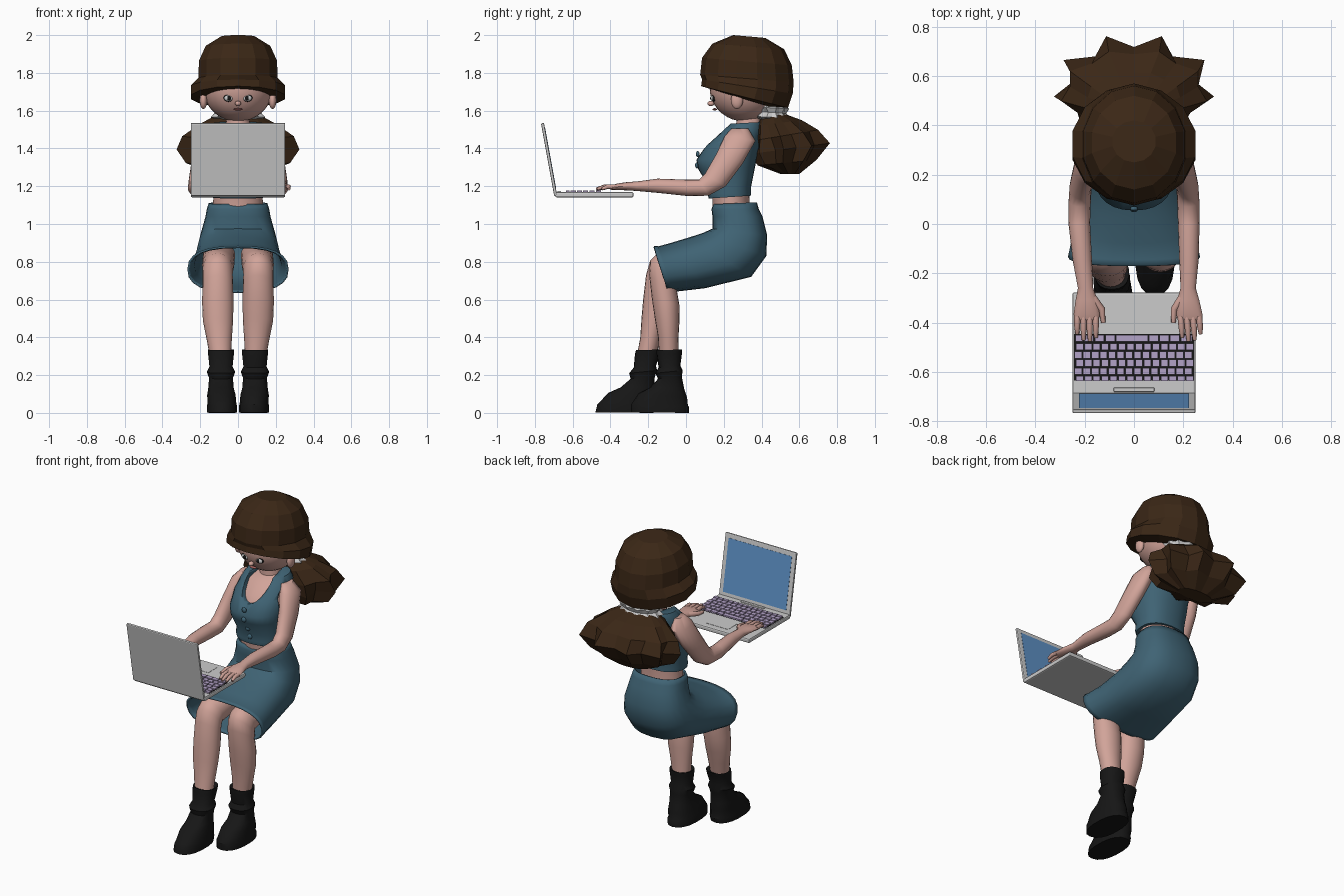
import bpy, bmesh, math
from mathutils import Matrix, Vector


def material(name, r, g, b):
    m = bpy.data.materials.new(name)
    m.diffuse_color = (r, g, b, 1)
    return m


SKIN = material("skin", 0.64, 0.37, 0.32)
CLOTH = material("blue_cloth", 0.05, 0.125, 0.175)
HAIR = material("brown_hair", 0.043, 0.02, 0.008)
BLACK = material("black", 0.008, 0.008, 0.008)
WHITE = material("white", 0.75, 0.75, 0.75)
KEY = material("lilac_keys", 0.45, 0.36, 0.57)
BLUE = material("screen_blue", 0.11, 0.28, 0.56)
LIP = material("lips", 0.4, 0.13, 0.12)


def finish(name, bm, mat, smooth=None):
    bmesh.ops.recalc_face_normals(bm, faces=bm.faces)
    me = bpy.data.meshes.new(name)
    bm.to_mesh(me)
    bm.free()
    ob = bpy.data.objects.new(name, me)
    bpy.context.collection.objects.link(ob)
    if mat:
        me.materials.append(mat)
    if smooth:
        bpy.ops.object.select_all(action='DESELECT')
        ob.select_set(True)
        bpy.context.view_layer.objects.active = ob
        bpy.ops.object.shade_smooth_by_angle(angle=math.radians(smooth))
    return ob


def loft(name, sections, mat, n=20, p=1.0, smooth=50, caps=True, move=lambda v: v):
    """Section: front y, z, back y, z, half width[, centre x[, notch depth]]."""
    bm = bmesh.new()
    rings = []
    for s in sections:
        fy, fz, by, bz, rx, x, dip = (list(s) + [0, 0])[:7]
        ring = []
        for k in range(n):
            a = math.pi / 2 + 2 * math.pi * k / n
            r = 1 - dip if k % 2 == 0 else 1
            c, t = [math.copysign(abs(f) ** p, f) * r for f in (math.cos(a), math.sin(a))]
            v = Vector((x + rx * c, (fy + by) / 2 + t * (by - fy) / 2,
                        (fz + bz) / 2 + t * (bz - fz) / 2))
            ring.append(bm.verts.new(move(v)))
        rings.append(ring)
    for A, B in zip(rings, rings[1:]):
        for k in range(n):
            j = (k + 1) % n
            bm.faces.new((A[k], A[j], B[j], B[k]))
    if caps:
        bm.faces.new(rings[0])
        bm.faces.new(rings[-1])
    return finish(name, bm, mat, smooth)


def ball(name, loc, size, mat, seg=20, rings=12):
    bm = bmesh.new()
    bmesh.ops.create_uvsphere(bm, u_segments=seg, v_segments=rings, radius=1,
                              matrix=Matrix.Translation(loc) @ Matrix.Diagonal((*size, 1)))
    return finish(name, bm, mat, 60)


def boxes(name, items, mat, bevel=0.0, frame=Matrix()):
    bm = bmesh.new()
    for loc, size in items:
        bmesh.ops.create_cube(bm, size=1, matrix=frame @ Matrix.Translation(loc)
                              @ Matrix.Diagonal((*size, 1)))
    ob = finish(name, bm, mat)
    if bevel:
        b = ob.modifiers.new("bevel", 'BEVEL')
        b.width, b.segments = bevel, 2
    return ob


def tube(name, pts, radii, mat, closed=False):
    cu = bpy.data.curves.new(name, 'CURVE')
    cu.dimensions, cu.bevel_depth, cu.bevel_resolution = '3D', 1, 2
    cu.use_fill_caps = True
    sp = cu.splines.new('POLY')
    sp.points.add(len(pts) - 1)
    for q, co, r in zip(sp.points, pts, radii):
        q.co, q.radius = (*co, 1), r
    cu.materials.append(mat)
    ob = bpy.data.objects.new(name, cu)
    bpy.context.collection.objects.link(ob)


# Head and face
ball("head", (0, 0.31, 1.72), (0.185, 0.185, 0.177), SKIN, 28, 18)
ball("nose", (0, 0.132, 1.638), (0.016, 0.018, 0.014), SKIN)
ball("mouth", (0, 0.152, 1.607), (0.024, 0.012, 0.006), LIP)
for s in (-1, 1):
    ball("ear", (s * 0.183, 0.27, 1.655), (0.02, 0.032, 0.046), SKIN)
    ball("eye_rim", (s * 0.05, 0.147, 1.667), (0.027, 0.012, 0.02), BLACK)
    ball("eye", (s * 0.05, 0.143, 1.666), (0.023, 0.012, 0.016), WHITE)
    ball("pupil", (s * 0.047, 0.135, 1.666), (0.011, 0.007, 0.012), BLACK)
    tube("eyebrow", [(s * 0.025, 0.138, 1.693), (s * 0.05, 0.14, 1.702), (s * 0.08, 0.153, 1.695)],
         [0.004, 0.005, 0.003], BLACK)

# Faceted hair cap, hair tie and flared ponytail
loft("hair_cap", [(0.25, 2.0, 0.42, 1.985, 0.09), (0.14, 1.955, 0.52, 1.925, 0.175),
                  (0.085, 1.88, 0.56, 1.84, 0.212), (0.075, 1.79, 0.57, 1.75, 0.215),
                  (0.085, 1.765, 0.565, 1.69, 0.255), (0.08, 1.73, 0.54, 1.615, 0.255),
                  (0.13, 1.715, 0.48, 1.61, 0.19)], HAIR, n=14, smooth=None)
loft("hair_tie", [(0.39, 1.645, 0.51, 1.63, 0.09), (0.35, 1.62, 0.55, 1.61, 0.145, 0, 0.15),
                  (0.38, 1.595, 0.53, 1.585, 0.12), (0.35, 1.57, 0.56, 1.56, 0.15, 0, 0.15),
                  (0.40, 1.55, 0.53, 1.54, 0.10)], WHITE, n=24, smooth=None)
loft("ponytail", [(0.41, 1.58, 0.53, 1.58, 0.11), (0.365, 1.52, 0.62, 1.55, 0.20, 0, 0.05),
                  (0.35, 1.44, 0.71, 1.50, 0.30, 0, 0.12), (0.335, 1.37, 0.775, 1.43, 0.33, 0, 0.26),
                  (0.38, 1.31, 0.70, 1.34, 0.28, 0, 0.2), (0.50, 1.265, 0.60, 1.265, 0.12)],
     HAIR, n=18, smooth=None)

# Torso and neck
loft("torso", [(0.14, 1.04, 0.34, 1.04, 0.135), (0.14, 1.15, 0.335, 1.15, 0.13),
               (0.09, 1.29, 0.355, 1.30, 0.145), (0.09, 1.35, 0.365, 1.36, 0.15),
               (0.15, 1.43, 0.39, 1.44, 0.15), (0.21, 1.49, 0.40, 1.51, 0.13),
               (0.265, 1.515, 0.395, 1.535, 0.065), (0.27, 1.61, 0.39, 1.61, 0.056)], SKIN)

# Sleeveless vest with neck and arm openings cut out
vest = loft("vest", [(0.12, 1.135, 0.345, 1.15, 0.145), (0.115, 1.16, 0.345, 1.165, 0.148),
                     (0.12, 1.2, 0.345, 1.2, 0.145), (0.065, 1.29, 0.365, 1.3, 0.162),
                     (0.055, 1.34, 0.378, 1.36, 0.165), (0.11, 1.42, 0.40, 1.45, 0.165),
                     (0.17, 1.48, 0.415, 1.51, 0.155), (0.22, 1.53, 0.405, 1.54, 0.13)],
            CLOTH, n=28, p=0.85)
for loc, size in [((0, 0.17, 1.52), (0.085, 0.24, 0.13)), ((-0.2, 0.25, 1.42), (0.075, 0.085, 0.1)),
                  ((0.2, 0.25, 1.42), (0.075, 0.085, 0.1))]:
    cut = ball("vest_cutter", loc, size, None, 24, 14)
    cut.hide_render = cut.hide_viewport = True
    mod = vest.modifiers.new("opening", 'BOOLEAN')
    mod.operation, mod.solver, mod.object = 'DIFFERENCE', 'EXACT', cut
for y, z in [(0.062, 1.37), (0.058, 1.31), (0.098, 1.24), (0.118, 1.18)]:
    ball("vest_button", (0, y, z), (0.016, 0.01, 0.016), CLOTH, 12, 8)

# Skirt bending over the lap, open at the hem
skirt = loft("skirt", [(0.145, 1.105, 0.375, 1.115, 0.155), (0.135, 1.08, 0.385, 1.08, 0.165),
                       (0.14, 1.04, 0.405, 1.04, 0.172), (0.14, 0.975, 0.43, 0.94, 0.195),
                       (0.09, 0.953, 0.425, 0.83, 0.212), (0.02, 0.93, 0.345, 0.72, 0.225),
                       (-0.08, 0.90, 0.10, 0.66, 0.24), (-0.145, 0.882, -0.07, 0.64, 0.262),
                       (-0.17, 0.885, -0.095, 0.635, 0.268)],
             CLOTH, n=24, p=0.8, caps=False)
sol = skirt.modifiers.new("thickness", 'SOLIDIFY')
sol.thickness = 0.01
sol.offset = -1

# Legs and boots; the left shin slants further forward
for s, lean in ((1, 0.0), (-1, 0.235)):
    def pose(v, s=s, lean=lean):
        return Vector((s * v.x, v.y - lean * max(0, 0.8 - v.z), v.z))
    loft("leg", [(0.2, 0.9, 0.3, 0.78, 0.085, 0.1), (-0.05, 0.865, 0.02, 0.70, 0.085, 0.105),
                 (-0.15, 0.845, -0.06, 0.68, 0.08, 0.107), (-0.19, 0.805, -0.05, 0.655, 0.08, 0.108),
                 (-0.195, 0.73, -0.045, 0.63, 0.081, 0.107), (-0.18, 0.6, -0.035, 0.57, 0.083, 0.107),
                 (-0.165, 0.5, -0.035, 0.48, 0.08, 0.106), (-0.148, 0.4, -0.04, 0.4, 0.068, 0.1),
                 (-0.14, 0.25, -0.04, 0.25, 0.05, 0.09)], SKIN, move=pose)
    loft("boot", [(-0.13, 0.325, -0.04, 0.325, 0.055, 0.09), (-0.155, 0.333, -0.02, 0.335, 0.07, 0.09),
                  (-0.155, 0.31, -0.022, 0.31, 0.069, 0.09), (-0.145, 0.24, -0.03, 0.25, 0.062, 0.09),
                  (-0.162, 0.21, -0.018, 0.225, 0.075, 0.09), (-0.148, 0.18, -0.022, 0.19, 0.064, 0.09),
                  (-0.19, 0.135, -0.01, 0.13, 0.068, 0.09), (-0.25, 0.105, 0.006, 0.08, 0.076, 0.088),
                  (-0.28, 0.06, 0.01, 0.04, 0.077, 0.085), (-0.292, 0.045, 0.017, 0.03, 0.08, 0.085),
                  (-0.292, 0.003, 0.017, 0.0, 0.08, 0.085)], BLACK, n=18, p=0.85, smooth=35, move=pose)

# Arms and hands reaching to the keyboard
for s in (-1, 1):
    def reach(v, s=s):
        return Vector((s * v.x + 0.045 * max(0, -v.y), v.y, v.z))
    loft("arm", [(0.24, 1.505, 0.33, 1.505, 0.03, 0.145), (0.205, 1.465, 0.368, 1.44, 0.052, 0.168),
                 (0.16, 1.37, 0.30, 1.32, 0.049, 0.195), (0.10, 1.265, 0.21, 1.2, 0.045, 0.216),
                 (0.07, 1.235, 0.12, 1.15, 0.045, 0.22), (0.0, 1.235, 0.01, 1.148, 0.044, 0.222),
                 (-0.15, 1.24, -0.15, 1.165, 0.039, 0.216), (-0.26, 1.225, -0.26, 1.175, 0.031, 0.208),
                 (-0.31, 1.222, -0.31, 1.178, 0.045, 0.206), (-0.365, 1.214, -0.365, 1.18, 0.053, 0.208),
                 (-0.39, 1.205, -0.39, 1.182, 0.05, 0.21)], SKIN, n=16, move=reach)
    for i, length in enumerate((0.075, 0.09, 0.085, 0.06)):
        x = 0.172 + i * 0.025
        tube("finger", [reach(Vector(q)) for q in [(x, -0.375, 1.196), (x + 0.002, -0.385 - length / 2, 1.198),
                                                  (x + 0.003, -0.385 - length, 1.185)]],
             [0.013, 0.012, 0.008], SKIN)
    tube("thumb", [reach(Vector(q)) for q in [(0.18, -0.30, 1.2), (0.147, -0.345, 1.195), (0.142, -0.4, 1.188)]],
         [0.016, 0.014, 0.009], SKIN)

# Laptop body, keyboard and hinge
boxes("laptop_base", [((0, -0.485, 1.155), (0.5, 0.415, 0.028))], None, 0.008)
boxes("trackpad", [((0, -0.36, 1.169), (0.15, 0.09, 0.003))], None)
boxes("keyboard_tray", [((0, -0.541, 1.168), (0.485, 0.188, 0.004))], BLACK)
keys = []
for row in range(1, 6):
    depth = 0.02 if row == 5 else 0.027
    y = -0.465 - row * 0.033 + (0.004 if row == 5 else 0)
    for i in range(14):
        x = -0.223 + i * 0.0343 + (0.003 if row % 2 else -0.003)
        keys.append(((x, y, 1.173), (0.029, depth, 0.01)))
for x, w in [(-0.222, 0.032), (-0.183, 0.038), (-0.14, 0.038), (-0.097, 0.038), (-0.008, 0.128),
             (0.08, 0.038), (0.123, 0.038), (0.165, 0.038), (0.213, 0.046)]:
    keys.append(((x, -0.463, 1.173), (w, 0.027, 0.01)))
boxes("keys", keys, KEY)
boxes("hinge", [((0, -0.672, 1.168), (0.165, 0.018, 0.014))], None, 0.004)

# Laptop lid tilted back with its screen
tilt = Matrix.Translation((0, -0.69, 1.15)) @ Matrix.Rotation(math.radians(10.3), 4, 'X')
boxes("laptop_lid", [((0, 0, 0.195), (0.5, 0.016, 0.392))], None, 0.006, tilt)
boxes("screen", [((0, 0.008, 0.2), (0.445, 0.003, 0.325))], BLUE, 0, tilt)
